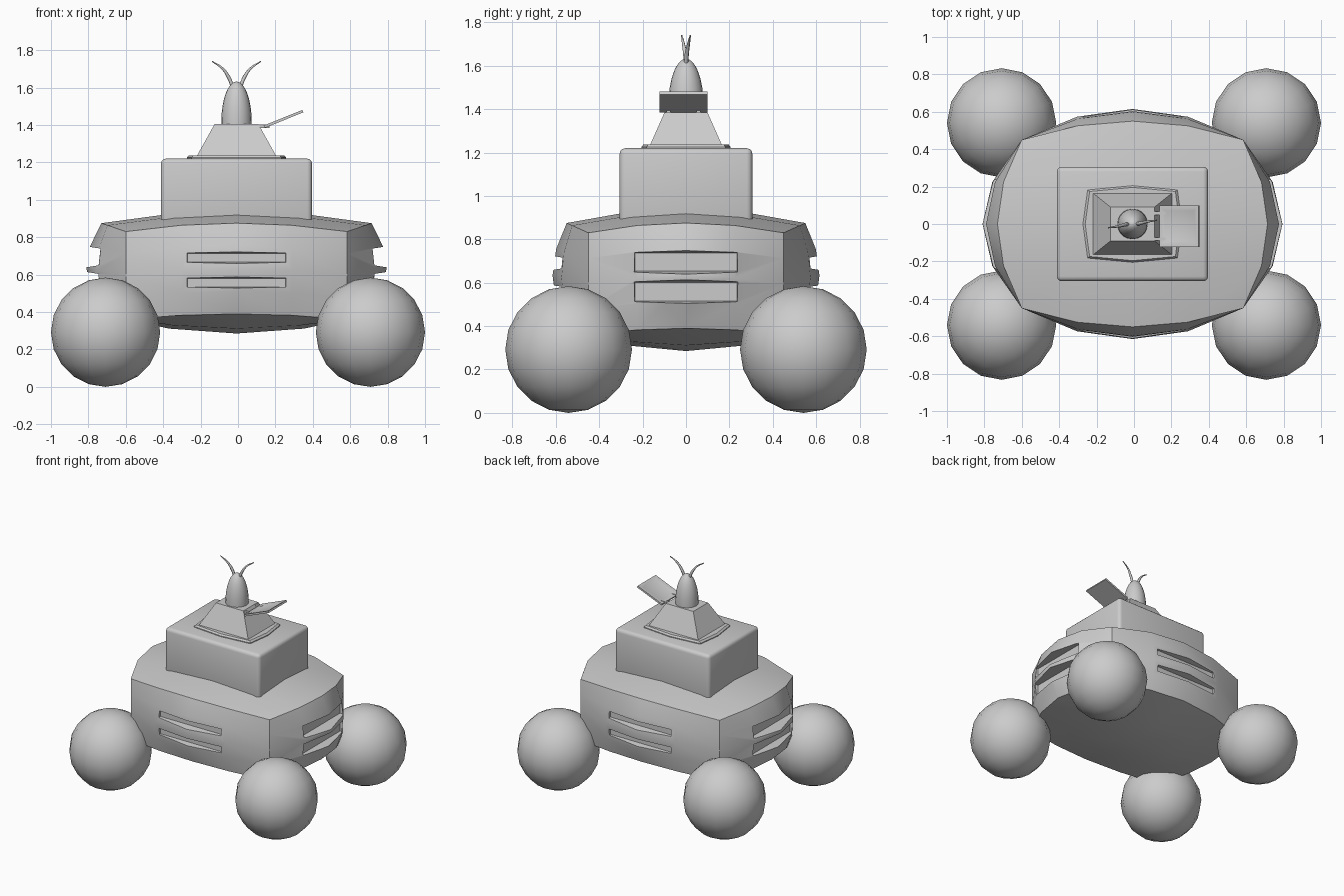
import bpy, bmesh, math
from mathutils import Vector, Matrix

if "Cube" in bpy.data.objects:
    bpy.data.objects.remove(bpy.data.objects["Cube"])

CX = -0.008  # body sits a hair left of the wheels


def finish(name, bm, angle=30):
    bmesh.ops.recalc_face_normals(bm, faces=bm.faces)
    me = bpy.data.meshes.new(name)
    bm.to_mesh(me)
    bm.free()
    ob = bpy.data.objects.new(name, me)
    bpy.context.collection.objects.link(ob)
    if angle:
        smooth(ob, angle)
    return ob


def smooth(ob, angle=30):
    bpy.ops.object.select_all(action='DESELECT')
    ob.select_set(True)
    bpy.context.view_layer.objects.active = ob
    bpy.ops.object.shade_smooth_by_angle(angle=math.radians(angle))


def loft(rings):
    """Closed solid through rings with equal point counts."""
    bm = bmesh.new()
    vs = [[bm.verts.new(p) for p in r] for r in rings]
    n = len(vs[0])
    for a, b in zip(vs, vs[1:]):
        for i in range(n):
            bm.faces.new((a[i], a[(i + 1) % n], b[(i + 1) % n], b[i]))
    bm.faces.new(vs[0][::-1])
    bm.faces.new(vs[-1])
    return bm


def rect(hx, hy, z, cx=0, cy=0):
    return [(cx + sx * hx, cy + sy * hy, z) for sx, sy in ((-1, -1), (1, -1), (1, 1), (-1, 1))]


# Ball wheels
for sx, side in ((-1, "left"), (1, "right")):
    for sy, end in ((-1, "front"), (1, "back")):
        bm = bmesh.new()
        bmesh.ops.create_uvsphere(bm, u_segments=16, v_segments=10, radius=0.292)
        bmesh.ops.translate(bm, verts=bm.verts, vec=(sx * 0.708, sy * 0.541, 0.292))
        finish(f"{end}_{side}_ball_wheel", bm, 60)

# Cushion-shaped hull: a subdivided cube with every side bulged
bm = bmesh.new()
bmesh.ops.create_cube(bm, size=2)
bmesh.ops.subdivide_edges(bm, edges=bm.edges[:], cuts=3, use_grid_fill=True)
for v in bm.verts:
    u, t, w = v.co
    a, b, c = 1 - u * u, 1 - t * t, 1 - w * w
    top = 0.83 + 0.045 * (a + b) + 0.02 * a * b
    low = 0.36 + 0.03 * (a + b) - 0.135 * a * b
    v.co = (CX + u * (0.592 + b * (0.13 + 0.08 * c)),
            t * (0.45 + a * (0.10 + 0.065 * c)),
            low + (top - low) * (w + 1) / 2)
hull = finish("hull", bm, 0)

# Paired vent slots on all four sides, cut with tapered blocks
#        angle, outer face, floor, half width, z ranges
long_z, short_z = ((0.66, 0.722), (0.527, 0.587)), ((0.645, 0.745), (0.507, 0.608))
cutters = []
for k in range(4):
    outer, floor, half, zs = ((0.90, 0.715, 0.235, short_z), (0.70, 0.557, 0.262, long_z))[k % 2]
    for z0, z1 in zs:
        h, inset = (z1 - z0) / 2, 0.008
        grow = inset * (outer - floor) / 0.05
        bm = loft([rect(h - inset, half, floor), rect(h - inset + grow, half + grow, outer)])
        # local x -> up, local y -> along the wall, local z -> outward
        turn = Matrix.Rotation(k * math.pi / 2, 4, 'Z')
        stand = Matrix(((0, 0, 1, 0), (0, 1, 0, 0), (1, 0, 0, (z0 + z1) / 2), (0, 0, 0, 1)))
        bmesh.ops.transform(bm, verts=bm.verts, matrix=Matrix.Translation((CX, 0, 0)) @ turn @ stand)
        cut = finish("vent_cutter", bm, 0)
        cut.hide_render = True
        cutters.append(cut)
        mod = hull.modifiers.new("vent", 'BOOLEAN')
        mod.operation, mod.object, mod.solver = 'DIFFERENCE', cut, 'EXACT'
bpy.context.view_layer.objects.active = hull
for mod in list(hull.modifiers):
    bpy.ops.object.modifier_apply(modifier=mod.name)
for cut in cutters:
    bpy.data.objects.remove(cut)
smooth(hull)

# Cabin block with rounded edges
bm = loft([rect(0.404, 0.306, 0.82, CX), rect(0.404, 0.306, 1.22, CX)])
bmesh.ops.bevel(bm, geom=bm.edges[:], offset=0.026, segments=3, profile=0.5, affect='EDGES')
finish("cabin", bm)

# Turret: bowed base plate and tapered tower
plate = [(0.265, 0), (0.24, 0.182), (0, 0.205), (-0.24, 0.182),
         (-0.265, 0), (-0.24, -0.182), (0, -0.205), (0.24, -0.182)]
finish("turret_plate", loft([[(CX + x * s, y * s, z) for x, y in plate]
                             for s, z in ((1, 1.20), (1, 1.226), (0.955, 1.238))]))
finish("turret_tower", loft([rect(0.22, 0.172, 1.22, CX), rect(0.117, 0.09, 1.405, CX)]))

# Domed head
rings = []
for i in range(9):
    a = min(i * math.pi / 16, math.radians(88))
    r, z = 0.081 * math.cos(a), 1.42 + 0.212 * math.sin(a)
    rings.append([(CX + r * math.cos(j * math.pi / 10), r * math.sin(j * math.pi / 10), z) for j in range(20)])
rings.insert(0, [(x, y, 1.39) for x, y, z in rings[0]])
finish("head_dome", loft(rings), 40)

# Curved feelers
for s, side in ((-1, "left"), (1, "right")):
    cu = bpy.data.curves.new(f"{side}_feeler", 'CURVE')
    cu.dimensions, cu.bevel_depth, cu.bevel_resolution = '3D', 0.01, 1
    cu.use_fill_caps, cu.resolution_u = True, 6
    path = ((0.02, 0.0, 1.60, 1), (0.042, 0.004, 1.655, 1), (0.075, 0.012, 1.702, 0.7), (0.13, 0.02, 1.74, 0.3))
    sp = cu.splines.new('BEZIER')
    sp.bezier_points.add(len(path) - 1)
    for p, (x, y, z, r) in zip(sp.bezier_points, path):
        p.co, p.radius = (CX + s * x, s * y, z), r
        p.handle_left_type = p.handle_right_type = 'AUTO'
    bpy.context.collection.objects.link(bpy.data.objects.new(f"{side}_feeler", cu))

# Tilted side panel with a recessed face
tilt = Matrix.Translation((0.243, -0.012, 1.432)) @ Matrix.Rotation(-math.radians(22), 4, 'Y')
bm = loft([rect(0.112, 0.11, -0.007), rect(0.112, 0.11, 0.007), rect(0.1, 0.098, 0.007), rect(0.085, 0.083, 0)])
bmesh.ops.transform(bm, verts=bm.verts, matrix=tilt)
finish("side_panel", bm)

# Panel hinge pins
for y, name in ((0.058, "back"), (-0.08, "front")):
    finish(f"{name}_panel_pin", loft([rect(0.036, 0.009, 1.384, 0.132, y), rect(0.036, 0.009, 1.403, 0.132, y)]))
